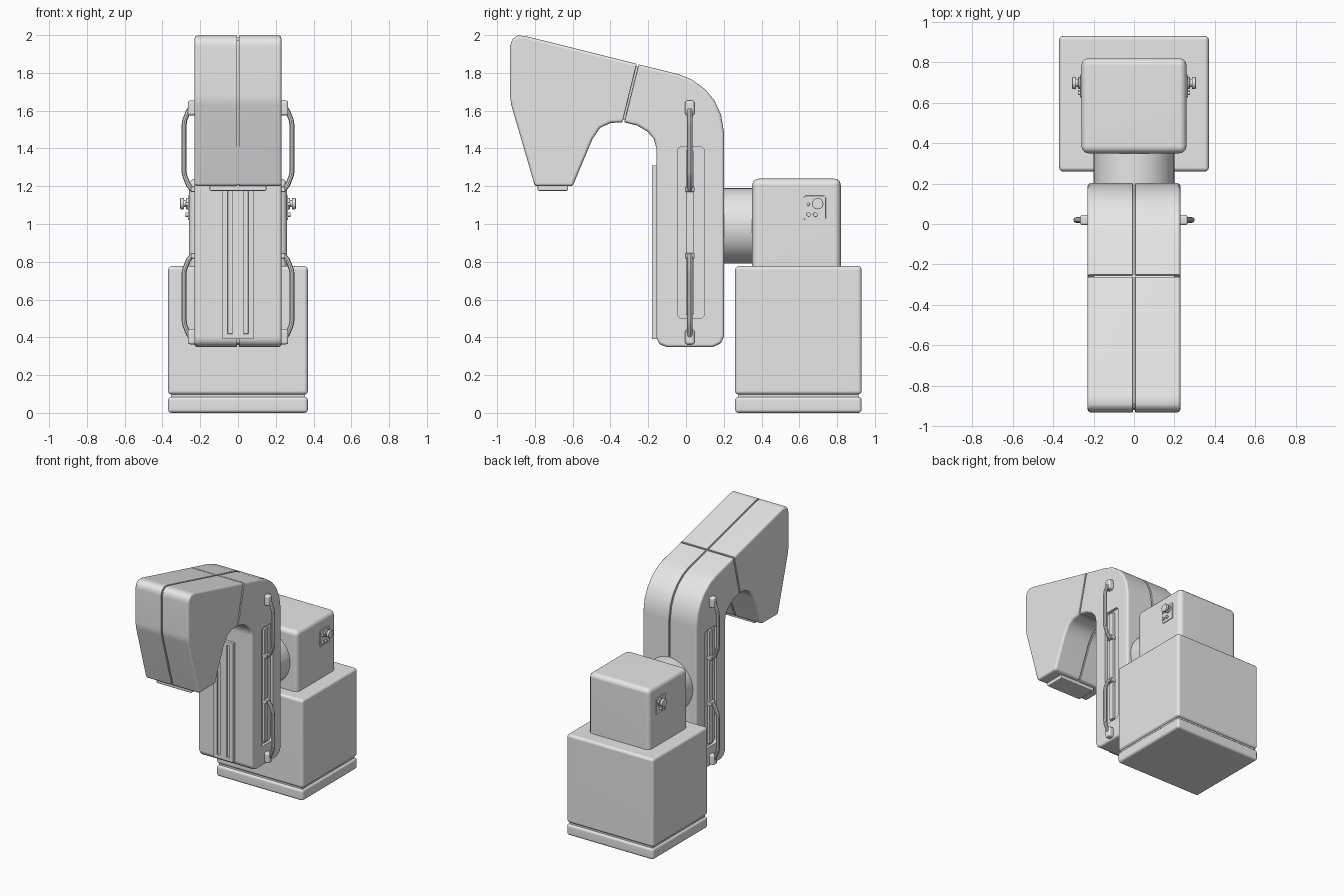
import bpy, bmesh
from math import radians, pi, cos, sin
from mathutils import Vector, Matrix

if "Cube" in bpy.data.objects:
    bpy.data.objects.remove(bpy.data.objects["Cube"])

grey = bpy.data.materials.new("light_grey")
grey.use_nodes = True
GREY = (0.8, 0.8, 0.8, 1)
grey.diffuse_color = GREY
grey.node_tree.nodes["Principled BSDF"].inputs["Base Color"].default_value = GREY


def add(name, data):
    ob = bpy.data.objects.new(name, data)
    bpy.context.collection.objects.link(ob)
    data.materials.append(grey)
    return ob


def from_bm(name, bm):
    bmesh.ops.recalc_face_normals(bm, faces=bm.faces)
    me = bpy.data.meshes.new(name)
    bm.to_mesh(me)
    bm.free()
    return add(name, me)


def bevel(ob, width, segments=3, method='ANGLE'):
    m = ob.modifiers.new("bevel", 'BEVEL')
    m.width, m.segments, m.limit_method = width, segments, method
    m.angle_limit = radians(40)


def finish(ob, mirror=False):
    """Bake the modifiers, then smooth the shading but keep flats flat."""
    if mirror:
        ob.modifiers.new("mirror", 'MIRROR').use_mirror_merge = False
    bpy.ops.object.select_all(action='DESELECT')
    ob.select_set(True)
    bpy.context.view_layer.objects.active = ob
    bpy.ops.object.convert(target='MESH')
    bpy.ops.object.shade_smooth_by_angle(angle=radians(35))
    ob.modifiers.new("flat_faces", 'WEIGHTED_NORMAL').keep_sharp = True
    return ob


def box(name, x, y, z, width=0.0, mirror=False):
    bm = bmesh.new()
    bmesh.ops.create_cube(bm, size=1)
    for v in bm.verts:
        v.co = [r[0] + (c + 0.5) * (r[1] - r[0]) for c, r in zip(v.co, (x, y, z))]
    ob = from_bm(name, bm)
    if width:
        bevel(ob, width)
    return finish(ob, mirror)


def cylinder(name, centre, radius, depth, axis, width=0.0, mirror=False, sides=32):
    bm = bmesh.new()
    bmesh.ops.create_cone(bm, cap_ends=True, segments=sides, radius1=radius,
                          radius2=radius, depth=depth,
                          matrix=Matrix.Translation(centre) @ Matrix.Rotation(pi / 2, 4, axis))
    ob = from_bm(name, bm)
    if width:
        bevel(ob, width, 2)
    return finish(ob, mirror)


def prism(name, points, x0, x1, seam=False):
    """Side profile (y, z) extruded from x0 to x1; seam edges get a finer bevel."""
    bm = bmesh.new()
    n = len(points)
    lo, hi = [[bm.verts.new((x, y, z)) for y, z in points] for x in (x0, x1)]
    bm.faces.new(lo)
    bm.faces.new(hi[::-1])
    for i in range(n):
        bm.faces.new((lo[i], lo[i - 1], hi[i - 1], hi[i]))
    bmesh.ops.recalc_face_normals(bm, faces=bm.faces)
    if seam:
        layer = bm.edges.layers.float.new("bevel_weight_edge")
        ends = {lo[0], lo[-1], hi[0], hi[-1]}
        for e in bm.edges:
            if e.calc_face_angle(0) > radians(40):
                fine = set(e.verts) <= ends or set(e.verts) <= set(lo)
                e[layer] = 0.2 if fine else 1
    return from_bm(name, bm)


def rounded_rect(y0, y1, z0, z1, r):
    pts = []
    for k, (cy, cz) in enumerate(((y1 - r, z1 - r), (y0 + r, z1 - r), (y0 + r, z0 + r), (y1 - r, z0 + r))):
        for s in range(5):
            a = (k + s / 4) * pi / 2
            pts.append((cy + r * cos(a), cz + r * sin(a)))
    return pts


def inset(points, d):
    """Shrink a clockwise profile by about d."""
    out = []
    for i, p in enumerate(points):
        p = Vector(p)
        a = (p - Vector(points[i - 1])).normalized()
        b = (Vector(points[(i + 1) % len(points)]) - p).normalized()
        t = (a + b).normalized()
        out.append(p + Vector((t.y, -t.x)) * d)
    return out


# Pedestal: plinth, shadow gap, main cabinet
box("pedestal_plinth", (-.37, .37), (.26, .93), (0, .085), .018)
box("pedestal_gap_core", (-.355, .355), (.275, .915), (.05, .14))
box("pedestal_cabinet", (-.37, .37), (.26, .93), (.097, .777), .02)

# Drive housing and the pivot that carries the arm
box("drive_housing", (-.26, .26), (.35, .82), (.72, 1.24), .035)
cylinder("pivot_drum", (0, .28, .99), .2, .2, 'X', sides=48)

# Arm: two mirrored shells for the column and the head, around a hidden core
column = [(-.251, 1.845), (-.04, 1.793), (.03, 1.765), (.1, 1.715), (.15, 1.655), (.185, 1.58), (.202, 1.48),
          (.202, .41), (.186, .368), (.14, .348), (-.1, .348), (-.14, .362), (-.157, .4),
          (-.157, 1.4), (-.17, 1.45), (-.205, 1.49), (-.26, 1.522), (-.327, 1.538)]
head = [(-.337, 1.538), (-.4, 1.535), (-.455, 1.508), (-.495, 1.45), (-.6, 1.2), (-.8, 1.2),
        (-.925, 1.63), (-.932, 1.68), (-.932, 1.94), (-.92, 1.98), (-.89, 1.998), (-.85, 1.995), (-.261, 1.848)]

recess = prism("recess_cutter", rounded_rect(-.045, .097, .5, 1.41, .025), .21, .3)
recess.hide_render = True
for name, pts in (("column_shell", column), ("head_shell", head)):
    shell = prism(name, pts, .005, .23, seam=True)
    bevel(shell, .016, 3, 'WEIGHT')
    if pts is column:
        cut = shell.modifiers.new("recess", 'BOOLEAN')
        cut.object, cut.operation, cut.solver = recess, 'DIFFERENCE', 'EXACT'
    finish(shell, mirror=True)
bpy.data.objects.remove(recess)
finish(prism("arm_core", inset(column + head, .012), -.2, .2))
box("head_emitter_plate", (-.15, .15), (-.785, -.625), (1.176, 1.21), .006)

# Front guide: backing strip with raised strips leaving two slots
box("guide_backing", (-.075, .075), (-.168, -.14), (.395, 1.3))
box("guide_centre_strip", (-.03, .03), (-.18, -.15), (.4, 1.3), .003)
box("guide_outer_strip", (.053, .083), (-.18, -.15), (.39, 1.31), .003, mirror=True)
for name, z in (("guide_lower_end", (.39, .42)), ("guide_upper_end", (1.28, 1.31))):
    box(name, (-.083, .083), (-.18, -.15), z, .003)

# Grab handles, upper and lower, on both sides
MID = 1.008
path = [(.245, .62), (.262, .6), (.282, .55), (.286, .52), (.286, .28), (.282, .255), (.262, .205), (.24, .18)]
for name, s in (("upper", 1), ("lower", -1)):
    cu = bpy.data.curves.new(name + "_handle", 'CURVE')
    cu.dimensions = '3D'
    cu.bevel_depth, cu.bevel_resolution, cu.use_fill_caps = .014, 3, True
    sp = cu.splines.new('POLY')
    sp.points.add(len(path) - 1)
    for p, (x, h) in zip(sp.points, path):
        p.co = (x, .02, MID + s * (h + 1 - MID), 1)
    finish(add(name + "_handle", cu), mirror=True)
    for part, x, h0, h1 in (("outer", .266, .567, .645), ("inner", .25, .162, .19)):
        z = sorted((MID + s * h0, MID + s * h1))
        box(f"{name}_handle_{part}_mount", (.2, x), (-.005, .045), z, .012 if part == "outer" else .004, mirror=True)
box("handle_rail", (.2, .228), (0, .04), (.52, 1.39), .003, mirror=True)

# Control panels on the housing sides
panel = prism("control_panel", rounded_rect(.625, .74, 1.02, 1.15, .01), .25, .266)
bevel(panel, .003, 2)
finish(panel, mirror=True)
cylinder("control_knob_stem", (.275, .697, 1.108), .018, .05, 'Y', mirror=True)
cylinder("control_knob_collar", (.268, .697, 1.108), .03, .016, 'Y', .003, mirror=True)
cylinder("control_knob", (.296, .697, 1.108), .03, .02, 'Y', .004, mirror=True)
for i, (y, z, r) in enumerate(((.65, 1.05, .012), (.685, 1.05, .012), (.647, 1.105, .009))):
    cylinder(f"control_button_{i + 1}", (.268, y, z), r, .02, 'Y', .002, mirror=True, sides=16)
